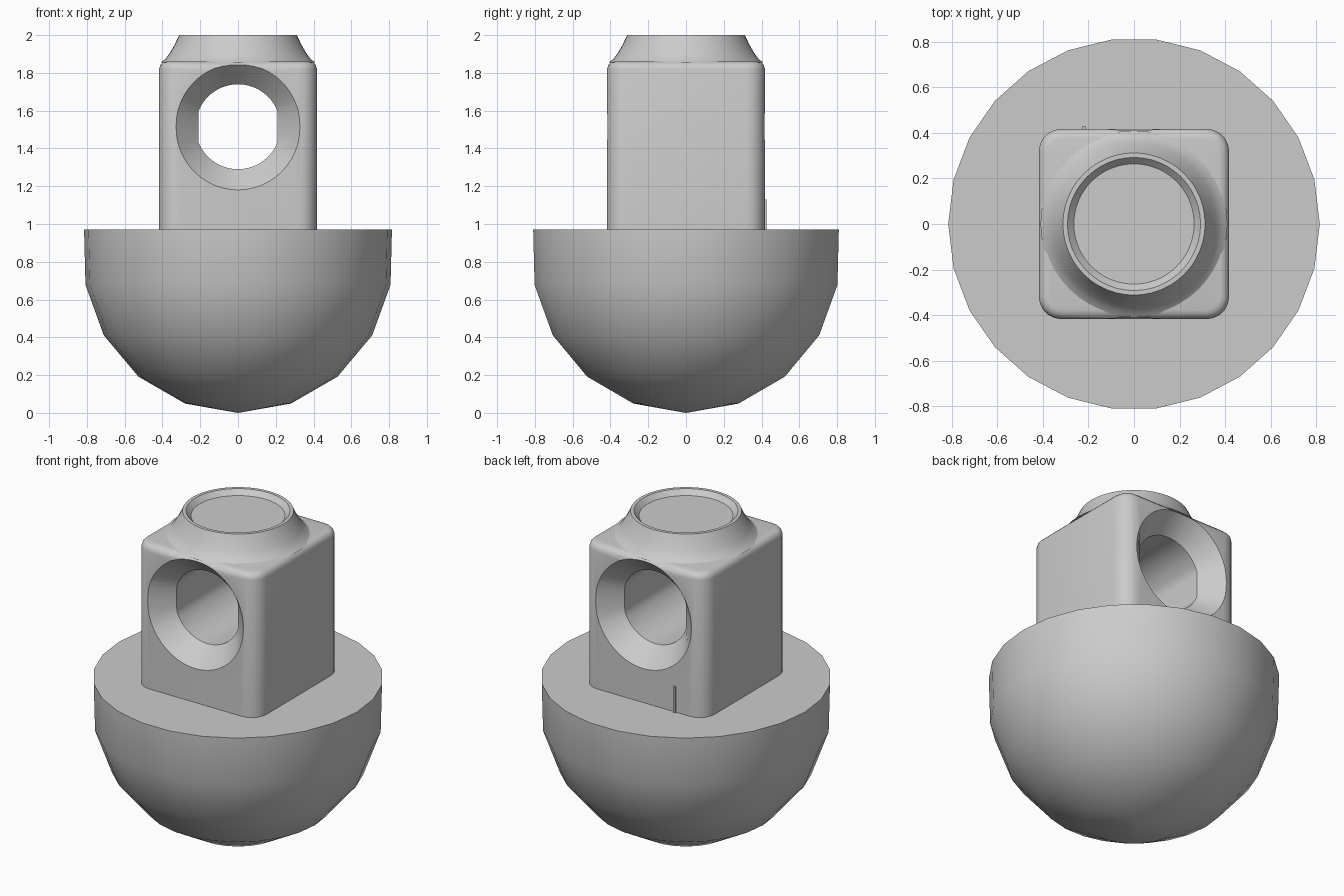
import bpy, bmesh, math

old = bpy.data.objects.get("Cube")
if old:
    bpy.data.objects.remove(old, do_unlink=True)

grey = bpy.data.materials.new("plain grey")
grey.use_nodes = True
colour = (0.6, 0.6, 0.6, 1)
grey.diffuse_color = colour
grey.node_tree.nodes["Principled BSDF"].inputs["Base Color"].default_value = colour


def make_object(name, bm):
    bmesh.ops.recalc_face_normals(bm, faces=bm.faces)
    mesh = bpy.data.meshes.new(name)
    bm.to_mesh(mesh)
    bm.free()
    mesh.materials.append(grey)
    obj = bpy.data.objects.new(name, mesh)
    bpy.context.collection.objects.link(obj)
    return obj


def smooth(obj, degrees):
    bpy.ops.object.select_all(action='DESELECT')
    obj.select_set(True)
    bpy.context.view_layer.objects.active = obj
    bpy.ops.object.shade_smooth_by_angle(angle=math.radians(degrees))


def loft(bm, rings):
    """Skin a list of point rings and cap both ends."""
    loops = [[bm.verts.new(p) for p in ring] for ring in rings]
    for a, b in zip(loops, loops[1:]):
        for i in range(len(a)):
            j = (i + 1) % len(a)
            bm.faces.new((a[i], a[j], b[j], b[i]))
    bm.faces.new(loops[0])
    bm.faces.new(loops[-1])


def circle(n):
    return [(math.cos(math.tau * i / n), math.sin(math.tau * i / n)) for i in range(n)]


def lathe(name, profile, sides):
    bm = bmesh.new()
    loft(bm, [[(r * c, r * s, z) for c, s in circle(sides)] for r, z in profile])
    return make_object(name, bm)


# Rounded base with a flat top
R = 0.82
bowl_profile = [(R * math.cos(math.radians(a)), R - R * math.sin(math.radians(a)))
                for a in (89.9, 70, 50, 30, 10)]
bowl = lathe("round_base", bowl_profile + [(0.815, 0.97)], 26)
smooth(bowl, 35)

# Upright block: round the corners, then the top rim
bm = bmesh.new()
bmesh.ops.create_cube(bm, size=1)
for v in bm.verts:
    v.co = (v.co.x * 0.835, v.co.y * 0.835, 1.38 + v.co.z * 0.96)
upright = [e for e in bm.edges if abs(e.verts[0].co.z - e.verts[1].co.z) > 0.5]
bmesh.ops.bevel(bm, geom=upright, offset=0.1, segments=5, profile=0.5, affect='EDGES')
rim = [e for e in bm.edges if min(v.co.z for v in e.verts) > 1.85]
bmesh.ops.bevel(bm, geom=rim, offset=0.04, segments=3, profile=0.5, affect='EDGES')
block = make_object("upright_block", bm)

# Cross hole: flat-sided bore that opens to a round funnel at each end
bore = [(max(-0.21, min(0.21, 0.225 * c)), 0.225 * s) for c, s in circle(48)]
mouth = [(0.33 * c, 0.335 * s) for c, s in circle(48)]
stations = ((mouth, -0.5), (mouth, -0.418), (bore, -0.3),
            (bore, 0.3), (mouth, 0.418), (mouth, 0.5))
bm = bmesh.new()
loft(bm, [[(x, y, 1.515 + z) for x, z in ring] for ring, y in stations])
cutter = make_object("hole_cutter", bm)

cut = block.modifiers.new("cross_hole", 'BOOLEAN')
cut.operation = 'DIFFERENCE'
cut.solver = 'EXACT'
cut.object = cutter
bpy.context.view_layer.objects.active = block
bpy.ops.object.modifier_apply(modifier=cut.name)
bpy.data.objects.remove(cutter, do_unlink=True)
smooth(block, 32)

# Flared neck with a shallow dished top
neck = lathe("flared_neck", [(0.41, 1.855), (0.385, 1.872), (0.36, 1.907), (0.335, 1.95),
                             (0.312, 2.0), (0.292, 2.0), (0.264, 1.97)], 48)
smooth(neck, 35)

# Thin upright tab on the back
bm = bmesh.new()
bmesh.ops.create_cube(bm, size=1)
for v in bm.verts:
    v.co = (-0.218 + v.co.x * 0.014, 0.415 + v.co.y * 0.024, 1.045 + v.co.z * 0.17)
make_object("back_tab", bm)
